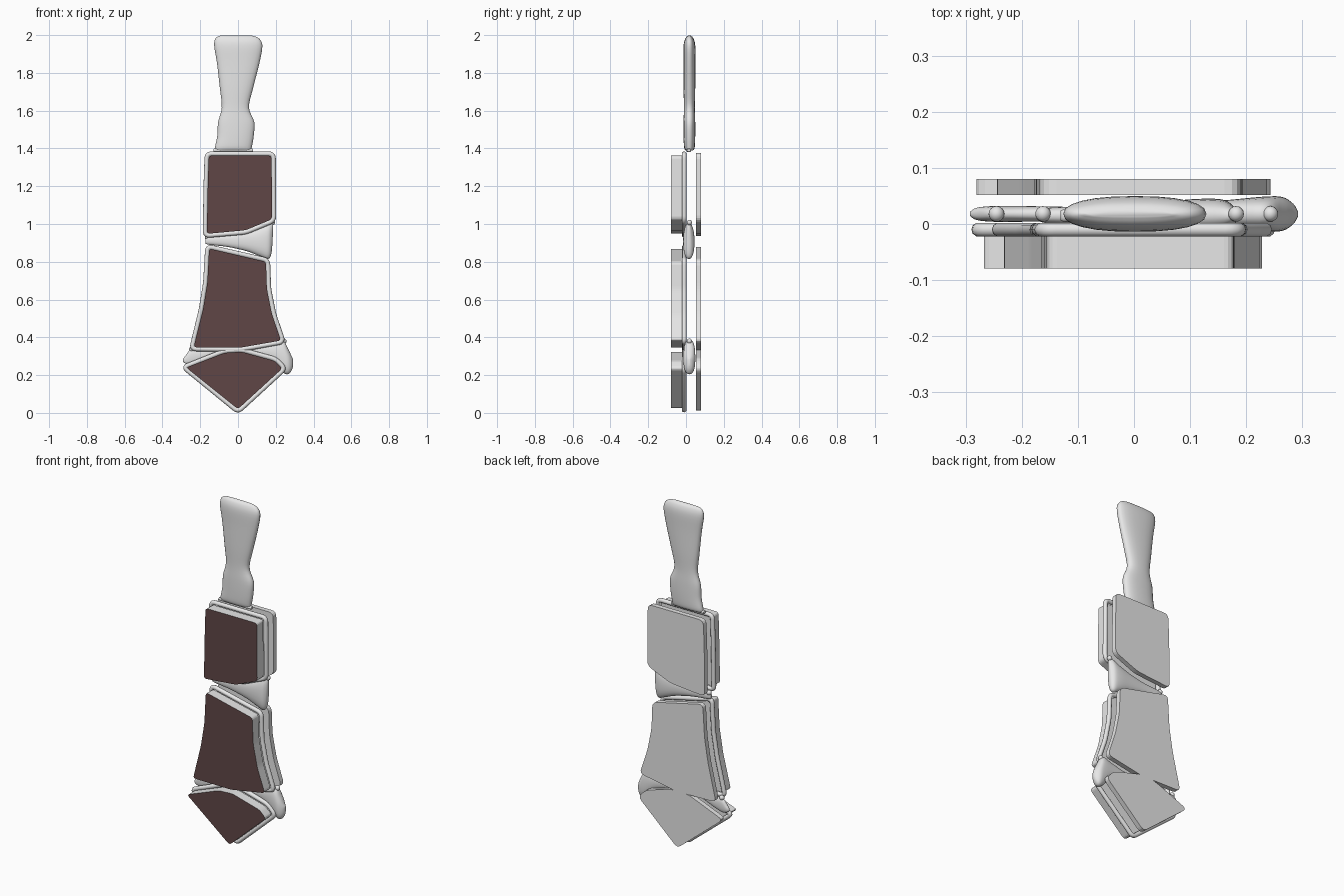
import bpy, bmesh, math
from mathutils import Vector

if "Cube" in bpy.data.objects:
    bpy.data.objects.remove(bpy.data.objects["Cube"], do_unlink=True)


def material(name, rgb):
    m = bpy.data.materials.new(name)
    m.use_nodes = True
    m.diffuse_color = (*rgb, 1)
    m.node_tree.nodes["Principled BSDF"].inputs["Base Color"].default_value = (*rgb, 1)
    return m


PALE = material("pale grey", (0.8, 0.8, 0.8))
BROWN = material("dark brown", (0.115, 0.061, 0.061))


def finish(name, bm, smooth, mats=(PALE,)):
    bmesh.ops.recalc_face_normals(bm, faces=bm.faces)
    mesh = bpy.data.meshes.new(name)
    bm.to_mesh(mesh)
    bm.free()
    for m in mats:
        mesh.materials.append(m)
    ob = bpy.data.objects.new(name, mesh)
    bpy.context.collection.objects.link(ob)
    for p in mesh.polygons:
        p.use_smooth = smooth
    return ob


def grow(points, d):
    """Offset a clockwise (x, z) outline outwards, with limited mitres."""
    out = []
    for i, p in enumerate(points):
        p = Vector(p)
        a = (p - Vector(points[i - 1])).normalized()
        b = (Vector(points[(i + 1) % len(points)]) - p).normalized()
        na, nb = Vector((-a.y, a.x)), Vector((-b.y, b.x))
        n = (na + nb).normalized()
        out.append(p + n * d / max(n.dot(na), 0.75))
    return out


def rounded(points, r, steps=4):
    """Replace each corner with a short curve."""
    out = []
    for i, p in enumerate(points):
        p = Vector(p)
        q, s = Vector(points[i - 1]), Vector(points[(i + 1) % len(points)])
        a = p + (q - p).normalized() * min(r, (q - p).length * 0.45)
        b = p + (s - p).normalized() * min(r, (s - p).length * 0.45)
        for k in range(steps + 1):
            t = k / steps
            out.append(a * (1 - t) ** 2 + p * 2 * t * (1 - t) + b * t * t)
    return out


def plate(name, outline, y0, y1, painted=False):
    bm = bmesh.new()
    face = bm.faces.new([bm.verts.new((p.x, y0, p.y)) for p in outline])
    ext = bmesh.ops.extrude_face_region(bm, geom=[face])
    moved = [v for v in ext["geom"] if isinstance(v, bmesh.types.BMVert)]
    bmesh.ops.translate(bm, verts=moved, vec=(0, y1 - y0, 0))
    if not any(f.normal.length and f is face for f in bm.faces):
        bm.faces.new([v for v in bm.verts if v not in moved])
    ob = finish(name, bm, False, (PALE, BROWN) if painted else (PALE,))
    if painted:
        for p in ob.data.polygons:
            p.material_index = int(p.normal.y < -0.9)


def bridge(bm, rings, closed=False):
    n = len(rings[0])
    for i in range(len(rings) - (0 if closed else 1)):
        a, b = rings[i], rings[(i + 1) % len(rings)]
        for j in range(n):
            k = (j + 1) % n
            bm.faces.new((a[j], a[k], b[k], b[j]))


def rim(name, outline, y, r, sides=10):
    """Round tube that follows a closed outline."""
    bm = bmesh.new()
    rings = []
    for i, p in enumerate(outline):
        t = (outline[(i + 1) % len(outline)] - outline[i - 1]).normalized()
        n = Vector((-t.y, t.x))
        ring = []
        for k in range(sides):
            a = math.tau * k / sides
            c = p + n * r * math.cos(a)
            ring.append(bm.verts.new((c.x, y + r * math.sin(a), c.y)))
        rings.append(ring)
    bridge(bm, rings, True)
    finish(name, bm, True)


def loft(name, stations, y, along_z=False, sides=24, sub=4):
    """Soft body through (position, low, high, half depth) stations."""
    st = [Vector(s) for s in stations]
    path = []
    for i in range(len(st) - 1):
        a, b, c, d = st[max(i - 1, 0)], st[i], st[i + 1], st[min(i + 2, len(st) - 1)]
        for k in range(sub):
            t = k / sub
            path.append(0.5 * (2 * b + (c - a) * t + (2 * a - 5 * b + 4 * c - d) * t ** 2
                               + (3 * b - a - 3 * c + d) * t ** 3))
    path.append(st[-1])
    bm = bmesh.new()
    rings = []
    for pos, low, high, depth in path:
        ring = []
        for k in range(sides):
            a = math.tau * k / sides
            c, s = math.cos(a), math.sin(a)
            w = (low + high) / 2 + (high - low) / 2 * math.copysign(abs(c) ** 0.85, c)
            v = y + depth * math.copysign(abs(s) ** 0.85, s)
            ring.append(bm.verts.new((w, v, pos) if along_z else (pos, v, w)))
        rings.append(ring)
    bridge(bm, rings)
    bm.faces.new(rings[0])
    bm.faces.new(rings[-1])
    finish(name, bm, True)


# Three panels: front slab, round rim and back plate on one outline
panels = {
    "upper": [(-0.155, 1.362), (0.178, 1.362), (0.18, 1.025), (0.04, 0.967),
              (-0.165, 0.948), (-0.16, 1.2)],
    "middle": [(-0.153, 0.87), (0.148, 0.80), (0.153, 0.655), (0.18, 0.52),
               (0.228, 0.383), (0.01, 0.345), (-0.235, 0.347), (-0.185, 0.548),
               (-0.162, 0.69)],
    "lower": [(-0.275, 0.24), (-0.07, 0.318), (0.02, 0.323), (0.195, 0.275),
              (0.235, 0.235), (0, 0.02)],
}
for label, pts in panels.items():
    plate(label + "_front_slab", rounded(pts, 0.018), -0.079, -0.022, True)
    rim(label + "_rim", rounded(grow(pts, 0.010), 0.025, 5), -0.01, 0.0125)
    plate(label + "_back_plate", rounded(grow(pts, 0.014), 0.03), 0.052, 0.08)

# Flared handle strap with a rolled lower hem
loft("handle", [
    (1.388, -0.12, 0.07, 0.018), (1.405, -0.122, 0.073, 0.028),
    (1.465, -0.11, 0.083, 0.031), (1.54, -0.105, 0.086, 0.031),
    (1.617, -0.086, 0.058, 0.029), (1.72, -0.096, 0.08, 0.031),
    (1.85, -0.111, 0.113, 0.031), (1.945, -0.126, 0.129, 0.031),
    (1.985, -0.117, 0.108, 0.02), (1.998, -0.09, 0.07, 0.005)], 0.018, True)
loft("handle_hem", [
    (-0.13, 1.385, 1.395, 0.006), (-0.11, 1.381, 1.4, 0.012),
    (0.06, 1.381, 1.4, 0.012), (0.08, 1.385, 1.395, 0.006)], 0.015)

# Soft links that fill the gaps between the panels
loft("waist_link", [
    (-0.172, 0.895, 0.925, 0.008), (-0.15, 0.89, 0.935, 0.014),
    (-0.05, 0.878, 0.942, 0.018), (0.05, 0.855, 0.962, 0.025),
    (0.12, 0.828, 0.985, 0.03), (0.16, 0.815, 1.005, 0.028),
    (0.178, 0.85, 1.01, 0.016), (0.185, 0.95, 1.005, 0.006)], 0.015)
loft("left_lower_link", [
    (0.02, 0.325, 0.345, 0.008), (0.1, 0.30, 0.355, 0.018),
    (0.18, 0.27, 0.372, 0.026), (0.235, 0.215, 0.388, 0.031),
    (0.265, 0.205, 0.34, 0.03), (0.284, 0.225, 0.30, 0.018),
    (0.292, 0.25, 0.285, 0.005)], 0.018)
loft("right_lower_link", [
    (-0.02, 0.325, 0.343, 0.008), (-0.1, 0.31, 0.34, 0.012),
    (-0.2, 0.27, 0.335, 0.014), (-0.25, 0.255, 0.335, 0.014),
    (-0.28, 0.262, 0.30, 0.011), (-0.292, 0.272, 0.285, 0.004)], 0.018)

# Small round ends at the corners of the links
for name, x, z in (("waist_right_bead", -0.162, 0.93), ("waist_left_bead", 0.182, 1.008),
                   ("lower_right_bead", -0.245, 0.338), ("lower_left_bead", 0.243, 0.38)):
    bm = bmesh.new()
    bmesh.ops.create_uvsphere(bm, u_segments=16, v_segments=10, radius=0.014)
    bmesh.ops.translate(bm, verts=bm.verts, vec=(x, 0.018, z))
    finish(name, bm, True)
